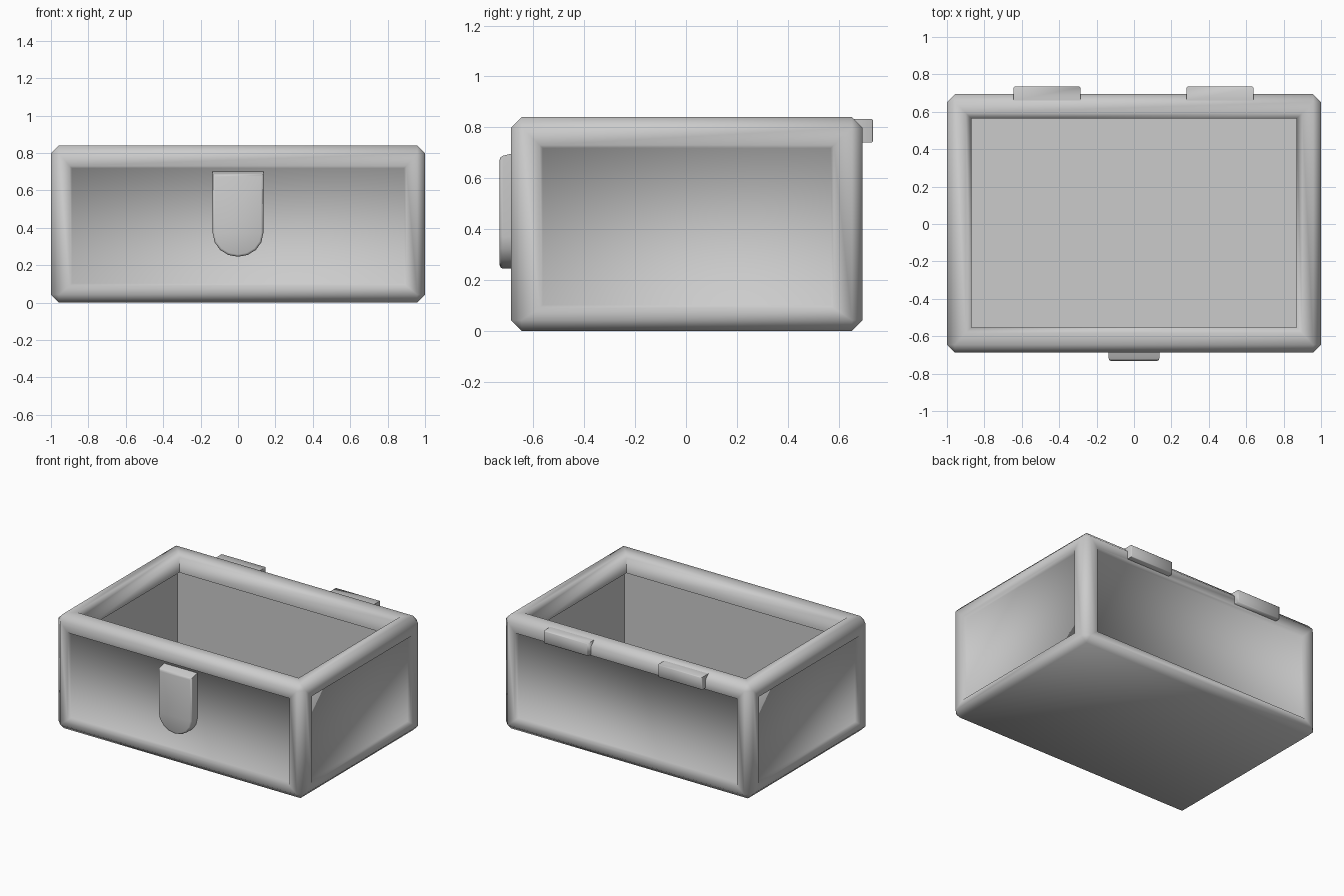
import bpy, bmesh
from math import radians, cos, sin, pi

if "Cube" in bpy.data.objects:
    bpy.data.objects.remove(bpy.data.objects["Cube"])


def finish(name, bm, angle):
    bmesh.ops.recalc_face_normals(bm, faces=bm.faces)
    mesh = bpy.data.meshes.new(name)
    bm.to_mesh(mesh)
    bm.free()
    obj = bpy.data.objects.new(name, mesh)
    bpy.context.collection.objects.link(obj)
    bpy.ops.object.select_all(action='DESELECT')
    obj.select_set(True)
    bpy.context.view_layer.objects.active = obj
    bpy.ops.object.shade_smooth_by_angle(angle=radians(angle))
    return obj


def block(lo, hi):
    bm = bmesh.new()
    bmesh.ops.create_cube(bm, size=1)
    for v in bm.verts:
        v.co = [a + (c + 0.5) * (b - a) for a, b, c in zip(lo, hi, v.co)]
    return bm


def ring(bm, face, lo, hi):
    """Inset a rectangular face and fit the new face to the given bounds."""
    bmesh.ops.inset_region(bm, faces=[face], thickness=0.01)
    mid = face.calc_center_median()
    for v in face.verts:
        v.co = [a if c < m - 1e-6 else b for a, b, c, m in zip(lo, hi, v.co, mid)]


# box body: block with softened edges
bm = block((-1, -0.688, 0), (1, 0.694, 0.84))
bmesh.ops.bevel(bm, geom=list(bm.edges), offset=0.042, segments=1, affect='EDGES')
bm.normal_update()
big = sorted(bm.faces, key=lambda f: f.calc_area())[-6:]


def side(axis, sign):
    return max(big, key=lambda f: f.normal[axis] * sign)


front, back, left, right, top = [
    side(a, s) for a, s in ((1, -1), (1, 1), (0, -1), (0, 1), (2, 1))]

# shallow recessed panels on the four sides
for depth, d in ((0, 0), (0.025, 0.012)):
    for face, y in ((front, -0.688 + depth), (back, 0.694 - depth)):
        ring(bm, face, (-0.9 + d, y, 0.09 + d), (0.9 - d, y, 0.73 - d))
    for face, x in ((left, -1 + depth), (right, 1 - depth)):
        ring(bm, face, (x, -0.575 + d, 0.09 + d), (x, 0.581 - d, 0.73 - d))

# rounded rim with an inner lip, then the wider cavity down to the floor
for w, z in ((0.1, 0.84), (0.13, 0.81), (0.13, 0.70), (0.075, 0.69), (0.075, 0.065)):
    ring(bm, top, (-1 + w, -0.683 + w, z), (1 - w, 0.694 - w, z))
cavity = [e for e in bm.edges if min(v.co.z for v in e.verts) > 0.06
          and max(abs(v.co.x) for v in e.verts) < 0.93
          and max(abs(v.co.y) for v in e.verts) < 0.63
          and min(v.co.z for v in e.verts) < 0.705]
# keep the lip underside and the inside corners crisp
crisp = [i for i in cavity]
for e in crisp:
    e.smooth = False
finish("box_body", bm, 75)

# front latch: tongue profile with a rounded lower end
bm = bmesh.new()
pts = [(-0.135, 0.705)]
pts += [(-0.135 * cos(i * pi / 8), 0.37 - 0.125 * sin(i * pi / 8)) for i in range(9)]
pts += [(0.135, 0.705)]
base = bm.faces.new([bm.verts.new((x, -0.65, z)) for x, z in pts])
ext = bmesh.ops.extrude_face_region(bm, geom=[base])
tip = [g for g in ext['geom'] if isinstance(g, bmesh.types.BMVert)]
for v in tip:
    v.co.y = -0.732
    if v.co.z > 0.7:
        v.co.z = 0.685
edges = [e for e in bm.edges if all(v in tip for v in e.verts)]
bmesh.ops.bevel(bm, geom=edges, offset=0.012, segments=2, profile=0.5, affect='EDGES')
finish("front_latch", bm, 60)

# pair of hinge plates at the top of the back
for name, x in (("hinge_left", -0.465), ("hinge_right", 0.46)):
    bm = block((x - 0.178, 0.66, 0.74), (x + 0.178, 0.735, 0.832))
    edges = [e for e in bm.edges if all(v.co.y > 0.7 for v in e.verts)]
    bmesh.ops.bevel(bm, geom=edges, offset=0.005, segments=1, affect='EDGES')
    finish(name, bm, 60)
